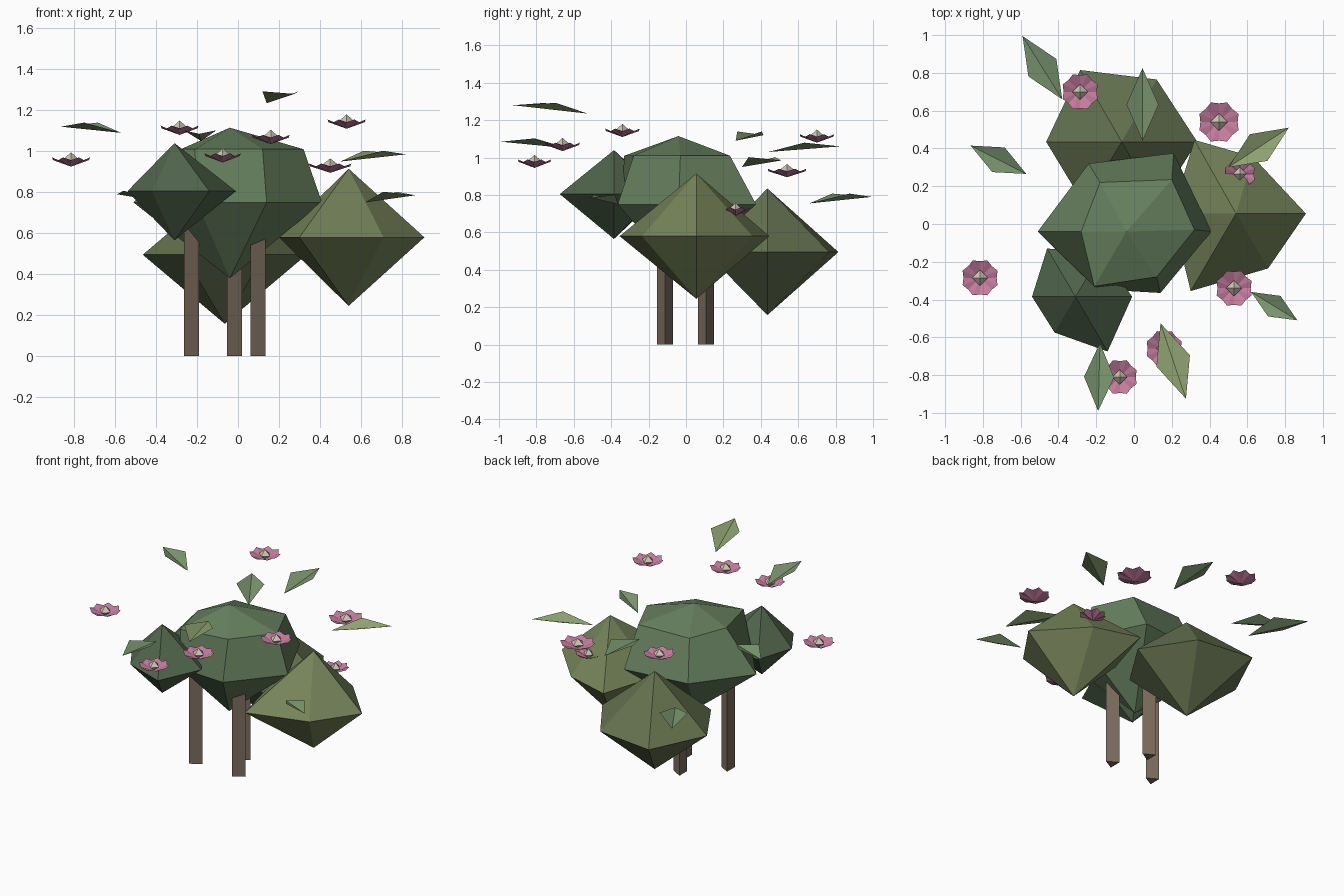
import bpy
from math import cos, sin, pi
from mathutils import Vector

if "Cube" in bpy.data.objects:
    bpy.data.objects.remove(bpy.data.objects["Cube"])


def mat(name, r, g, b):
    m = bpy.data.materials.new(name)
    m.diffuse_color = (r, g, b, 1)
    m.use_nodes = True
    m.node_tree.nodes["Principled BSDF"].inputs["Base Color"].default_value = m.diffuse_color
    return m


def make(name, verts, faces, material):
    me = bpy.data.meshes.new(name)
    me.from_pydata([tuple(v) for v in verts], [], faces)
    me.materials.append(material)
    me.update()
    ob = bpy.data.objects.new(name, me)
    bpy.context.collection.objects.link(ob)
    return ob


def rings_solid(name, bottom, rings, top, material):
    """Faceted closed solid: bottom point, stacked rings (low to high), top point."""
    n = len(rings[0])
    verts = [bottom] + [p for r in rings for p in r] + [top]
    last = len(verts) - 1
    faces = []
    for i in range(n):
        j = (i + 1) % n
        faces.append((0, 1 + j, 1 + i))
        for k in range(len(rings) - 1):
            a, b = 1 + k * n, 1 + (k + 1) * n
            faces.append((a + i, a + j, b + j, b + i))
        t = last - n
        faces.append((t + i, t + j, last))
    return make(name, verts, faces, material)


def level(points, z):
    return [(x, y, z) for x, y in points]


bark = mat("bark", 0.20, 0.15, 0.11)
pink = mat("petal_pink", 0.55, 0.20, 0.34)
cream = mat("flower_centre", 0.62, 0.57, 0.47)
leaf_a = mat("leaf_green", 0.20, 0.31, 0.16)
leaf_b = mat("leaf_light_green", 0.28, 0.37, 0.17)

# Main crown: two six-sided rings
rings_solid("main_crown", (-0.04, -0.04, 0.38), [
    level([(0.41, -0.04), (0.21, 0.375), (-0.24, 0.32),
           (-0.51, -0.04), (-0.20, -0.345), (0.14, -0.365)], 0.75),
    level([(0.32, -0.03), (0.20, 0.235), (-0.18, 0.22),
           (-0.28, -0.04), (-0.21, -0.33), (0.12, -0.28)], 1.01)],
    (-0.04, -0.04, 1.115), mat("crown_green", 0.13, 0.21, 0.11))

# Side crowns: irregular six-sided bipyramids, ring given relative to the axis
side_crowns = [
    ("front_crown", (-0.31, -0.385), 0.565, 0.805, 1.04, (0.08, 0.13, 0.07),
     [(0.30, 0), (0.14, 0.235), (-0.15, 0.255), (-0.23, 0), (-0.11, -0.19), (0.17, -0.29)]),
    ("right_crown", (0.54, 0.055), 0.245, 0.58, 0.915, (0.18, 0.23, 0.10),
     [(0.37, 0), (0.09, 0.30), (-0.22, 0.39), (-0.34, 0), (-0.24, -0.41), (0.17, -0.29)]),
    ("back_crown", (-0.065, 0.435), 0.158, 0.495, 0.835, (0.13, 0.17, 0.08),
     [(0.40, 0), (0.185, 0.33), (-0.22, 0.38), (-0.40, 0), (-0.20, -0.33), (0.19, -0.33)]),
]
for name, (cx, cy), z0, z1, z2, col, ring in side_crowns:
    pts = [(cx + x, cy + y) for x, y in ring]
    rings_solid(name, (cx, cy, z0), [level(pts, z1)], (cx, cy, z2), mat(name + "_green", *col))

# Three-sided trunks
for i, (cx, cy) in enumerate([(-0.24, -0.112), (-0.03, 0.107), (0.085, -0.112)]):
    tri = [(cx + 0.049 * cos(a), cy + 0.049 * sin(a)) for a in (0, 2 * pi / 3, 4 * pi / 3)]
    make(f"trunk_{i + 1}", level(tri, 0) + level(tri, 0.65),
         [(2, 1, 0), (3, 4, 5), (0, 1, 4, 3), (1, 2, 5, 4), (2, 0, 3, 5)], bark)

# Floating leaves: kites folded along the midrib (base, tip)
leaves = [
    ((-0.38, 0.66, 0.755), (-0.59, 0.995, 0.79)),
    ((-0.57, 0.265, 1.09), (-0.865, 0.415, 1.12)),
    ((0.045, 0.44, 1.03), (0.045, 0.825, 1.06)),
    ((0.50, 0.30, 0.95), (0.82, 0.51, 0.985)),
    ((0.62, -0.36, 0.75), (0.865, -0.51, 0.785)),
    ((0.14, -0.525, 1.235), (0.275, -0.925, 1.28)),
    ((-0.18, -0.63, 1.05), (-0.19, -0.99, 1.085)),
]
for i, (b, t) in enumerate(leaves):
    b, t = Vector(b), Vector(t)
    d = t - b
    side = Vector((-d.y, d.x, 0)).normalized() * d.length * 0.22
    mid = b + d * 0.5 + Vector((0, 0, 0.035))
    make(f"leaf_{i + 1}", [b, t, mid + side, mid - side], [(0, 1, 2), (0, 3, 1)],
         leaf_b if i in (3, 5) else leaf_a)

# Flowers: shallow jagged cups with a small octahedral centre (x, y, z, radius)
flowers = [
    (-0.285, 0.70, 1.115, 0.10), (0.45, 0.54, 0.93, 0.112),
    (-0.815, -0.285, 0.96, 0.10), (0.53, -0.34, 1.145, 0.10),
    (-0.075, -0.81, 0.98, 0.096), (0.16, -0.66, 1.07, 0.10),
    (0.56, 0.265, 0.725, 0.085),
]
for i, (x, y, z, r) in enumerate(flowers):
    verts = [(x, y, z - 0.035)]
    for k in range(16):
        a = k * pi / 8
        q = r * (1.0 if k % 2 else 0.88)
        verts.append((x + q * cos(a), y + q * sin(a), z + (0.01 if k % 2 else -0.003)))
    make(f"flower_{i + 1}", verts,
         [(0, 1 + k, 1 + (k + 1) % 16) for k in range(16)], pink)
    c = 0.42 * r
    diamond = [(x + c, y), (x, y + c), (x - c, y), (x, y - c)]
    rings_solid(f"flower_centre_{i + 1}", (x, y, z - 0.03), [level(diamond, z - 0.002)],
                (x, y, z + 0.035), cream)
